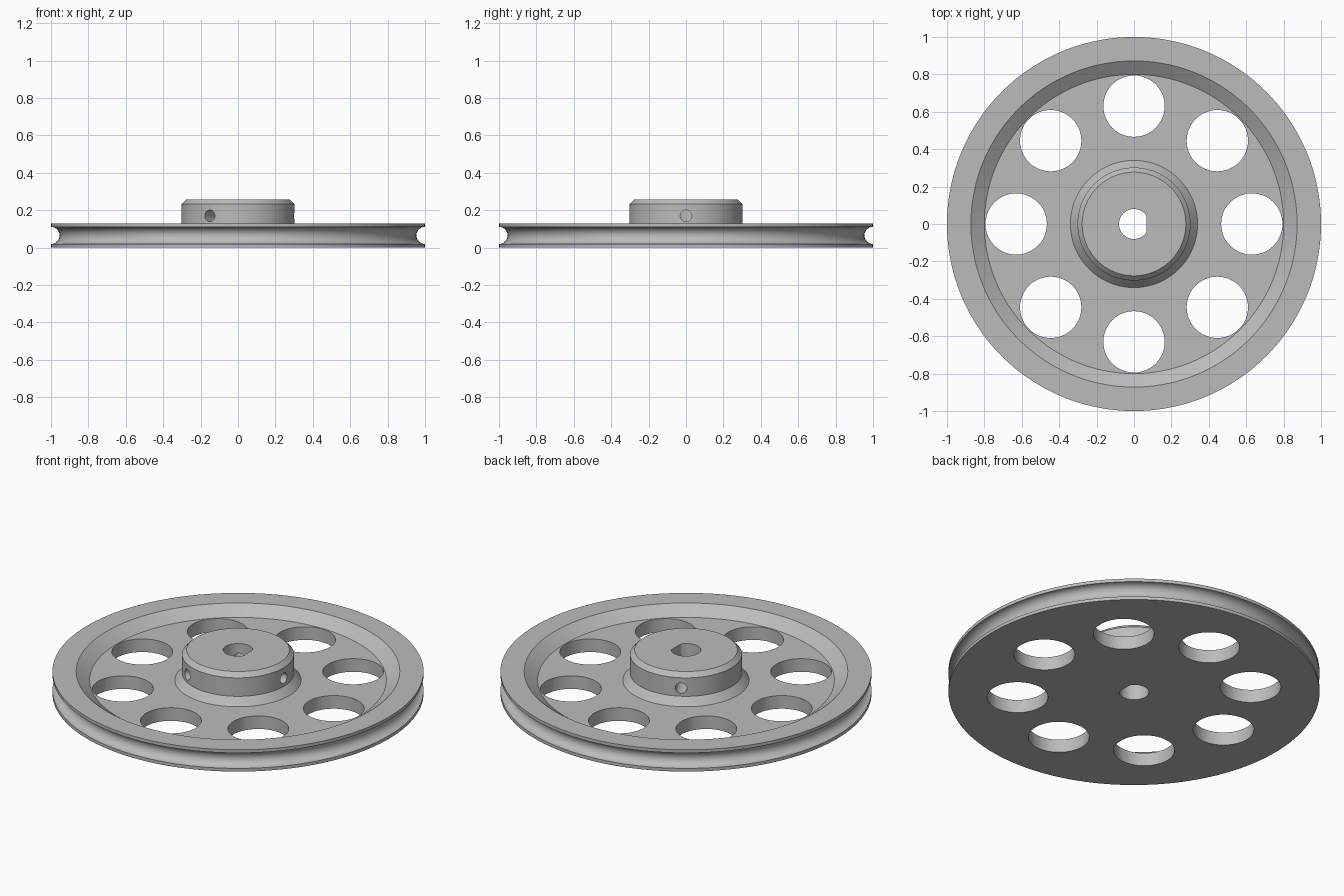
import bpy, bmesh
from math import cos, sin, pi, radians
from mathutils import Matrix, Vector

if "Cube" in bpy.data.objects:
    bpy.data.objects.remove(bpy.data.objects["Cube"])

# Dimensions
RIM_TOP, WEB_TOP, HUB_TOP = 0.13, 0.078, 0.258
GROOVE_R = 0.046
HOLES, HOLE_RING, HOLE_R = 8, 0.63, 0.164
SCREW_Z, SCREW_R = 0.17, 0.031

metal = bpy.data.materials.new("grey metal")
metal.use_nodes = True
GREY = (0.5, 0.5, 0.5, 1)
metal.diffuse_color = GREY
metal.node_tree.nodes["Principled BSDF"].inputs["Base Color"].default_value = GREY


def make_object(name, bm):
    bmesh.ops.recalc_face_normals(bm, faces=bm.faces)
    mesh = bpy.data.meshes.new(name)
    bm.to_mesh(mesh)
    bm.free()
    mesh.materials.append(metal)
    obj = bpy.data.objects.new(name, mesh)
    bpy.context.collection.objects.link(obj)
    return obj


def lathe(name, profile, steps):
    bm = bmesh.new()
    verts = [bm.verts.new((r, 0, z)) for r, z in profile]
    edges = [bm.edges.new(pair) for pair in zip(verts, verts[1:])]
    bmesh.ops.spin(bm, geom=verts + edges, cent=(0, 0, 0), axis=(0, 0, 1),
                   angle=2 * pi, steps=steps)
    bmesh.ops.remove_doubles(bm, verts=bm.verts, dist=0.0001)
    return make_object(name, bm)


def add_cylinder(bm, radius, depth, matrix, segments=48):
    return bmesh.ops.create_cone(bm, cap_ends=True, segments=segments, radius1=radius,
                                 radius2=radius, depth=depth, matrix=matrix)["verts"]


def cut(target, name, bm):
    cutter = make_object(name, bm)
    cutter.hide_render = True
    mod = target.modifiers.new(name, 'BOOLEAN')
    mod.operation, mod.solver, mod.object = 'DIFFERENCE', 'EXACT', cutter
    bpy.context.view_layer.objects.active = target
    bpy.ops.object.modifier_apply(modifier=name)
    bpy.data.objects.remove(cutter)


# Wheel: flat underside, round rope groove, dished web, coned and chamfered hub
groove = [(1 - GROOVE_R * sin(pi * i / 16), RIM_TOP / 2 - GROOVE_R * cos(pi * i / 16))
          for i in range(17)]
profile = [(0, 0), (1, 0)] + groove + [
    (1, RIM_TOP), (0.872, RIM_TOP), (0.8, WEB_TOP), (0.34, WEB_TOP),
    (0.302, 0.122), (0.302, 0.232), (0.277, HUB_TOP), (0, HUB_TOP)]
pulley = lathe("pulley_wheel", profile, 144)

# Ring of lightening holes through the web
bm = bmesh.new()
for i in range(HOLES):
    a = 2 * pi * i / HOLES
    add_cylinder(bm, HOLE_R, 1, Matrix.Translation((HOLE_RING * cos(a), HOLE_RING * sin(a), 0)))
cut(pulley, "lightening_holes", bm)

# Shaft bore with one flat side
bm = bmesh.new()
for v in add_cylinder(bm, 0.08, 1, Matrix.Identity(4)):
    v.co.x = min(v.co.x, 0.066)
cut(pulley, "shaft_bore", bm)

# Three set screw holes from the hub side into the bore
bm = bmesh.new()
for angle in (0, 120, 240):
    place = (Matrix.Rotation(radians(angle), 4, 'Z')
             @ Matrix.Translation((0.2, 0, SCREW_Z))
             @ Matrix.Rotation(pi / 2, 4, 'Y'))
    add_cylinder(bm, SCREW_R, 0.3, place, 32)
cut(pulley, "set_screw_holes", bm)

# Smooth round surfaces, sharp rims
bpy.ops.object.select_all(action='DESELECT')
pulley.select_set(True)
bpy.context.view_layer.objects.active = pulley
bpy.ops.object.shade_smooth_by_angle(angle=radians(25))
